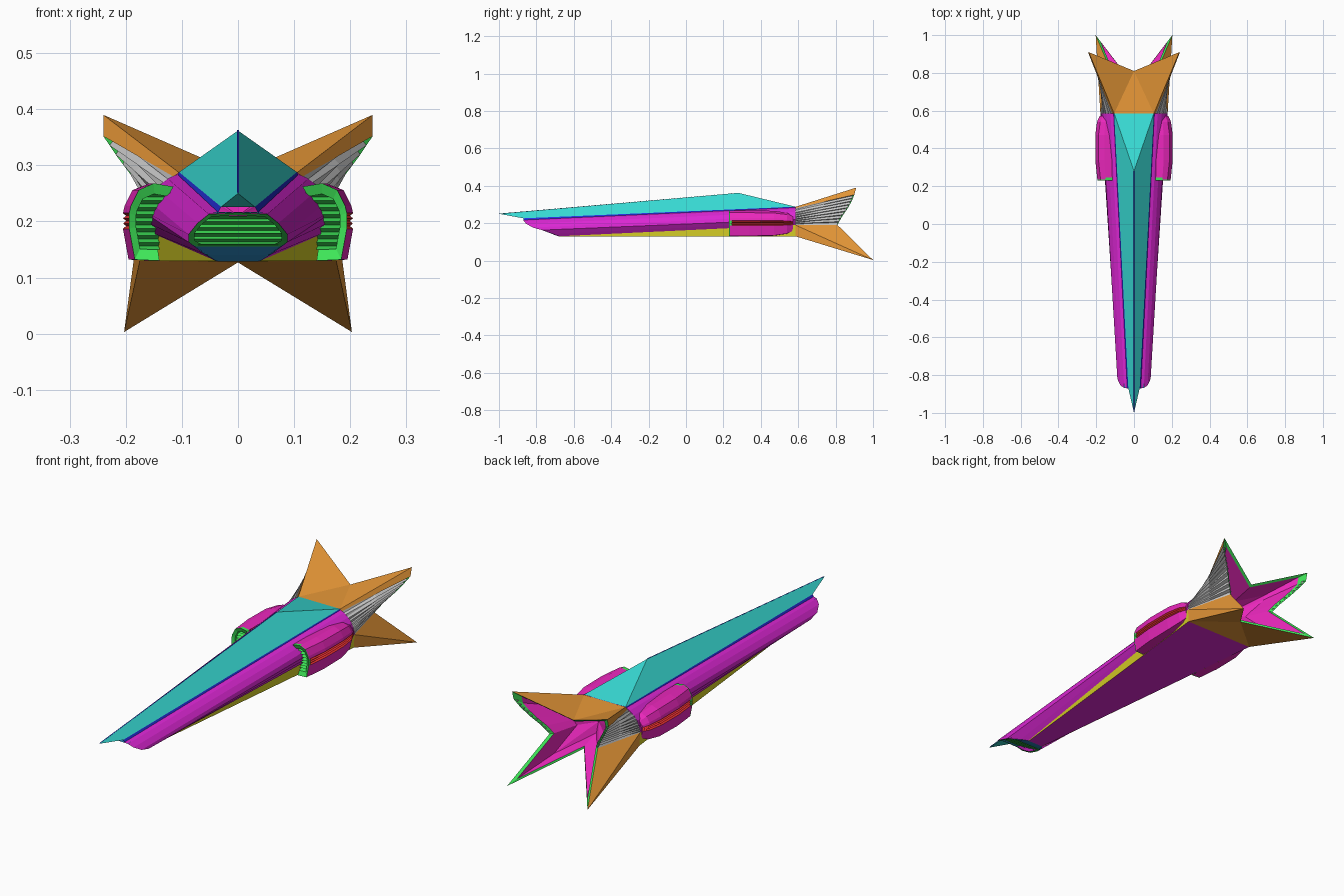
import bpy, bmesh
from mathutils import Vector as V

if "Cube" in bpy.data.objects:
    bpy.data.objects.remove(bpy.data.objects["Cube"])

COL = dict(magenta=(.72, .02, .66, 1), pink=(.82, .02, .5, 1), cyan=(.04, .72, .67, 1),
           blue=(.02, .03, .75, 1), steel=(.03, .3, .65, 1), green=(.05, .8, .1, 1),
           yellow=(.7, .65, .02, 1), orange=(.82, .32, .04, 1), red=(.85, .03, .03, 1))
MATS = {}
for cname, rgba in COL.items():
    MATS[cname] = bpy.data.materials.new(cname)
    MATS[cname].diffuse_color = rgba


def part(name, verts, faces, color=None, mirror=True):
    me = bpy.data.meshes.new(name)
    me.from_pydata([tuple(v) for v in verts], [], faces)
    bm = bmesh.new()
    bm.from_mesh(me)
    bmesh.ops.remove_doubles(bm, verts=bm.verts, dist=1e-5)
    bmesh.ops.recalc_face_normals(bm, faces=bm.faces)
    bm.to_mesh(me)
    bm.free()
    ob = bpy.data.objects.new(name, me)
    bpy.context.collection.objects.link(ob)
    if color:
        me.materials.append(MATS[color])
    if mirror:
        m = ob.modifiers.new("mirror", 'MIRROR')
        m.merge_threshold = 1e-4
    return ob


def loft(name, rows, color=None, closed=False, cap=False, mirror=True):
    n = len(rows[0])
    faces = [(r * n + i, r * n + (i + 1) % n, (r + 1) * n + (i + 1) % n, (r + 1) * n + i)
             for r in range(len(rows) - 1) for i in range(n if closed else n - 1)]
    if cap:
        faces.append(tuple((len(rows) - 1) * n + i for i in range(n)))
    return part(name, [p for row in rows for p in row], faces, color, mirror)


def sample(pts, t):
    f = t * (len(pts) - 1)
    i = min(int(f), len(pts) - 2)
    return V(pts[i]).lerp(V(pts[i + 1]), f - i)


# canopy: two long flat panels meeting at a ridge, triangular back and nose underside
tip, apex = (0, -1, .25), (0, .28, .362)
e0, e1 = (.03, -.87, .226), (.105, .585, .288)
part("canopy", [tip, apex, e0, e1, (0, -.87, .226), (0, .585, .288)],
     [(0, 2, 3, 1), (1, 3, 5), (0, 4, 2)], "cyan")
part("canopy_seam", [tip, (.002, -.99, .252), (.002, .28, .363), (0, .28, .363)],
     [(0, 1, 2, 3)], "blue")
loft("canopy_trim", [[(0, -.87, .226), e0, (.036, -.87, .215)],
                     [(0, .585, .286), e1, (.11, .585, .279)]], "blue")

# hull: rounded shoulders, flat lower flank and flat belly
front = [(.036, -.87, .217), (.052, -.868, .213), (.072, -.855, .197), (.088, -.82, .177),
         (.088, -.77, .163), (.06, -.71, .142), (.04, -.68, .13)]
rear = [(.108, .585, .284), (.125, .585, .276), (.146, .585, .26), (.163, .585, .24),
        (.172, .585, .22), (.177, .585, .205), (.178, .585, .19)]
loft("hull_shoulder", [front, rear], "magenta")
loft("hull_flank", [[(.04, -.68, .13), (.038, -.68, .129)],
                    [(.178, .585, .19), (.175, .585, .13)]], "yellow")
loft("hull_belly", [[(.038, -.68, .129), (0, -.68, .129)],
                    [(.175, .585, .13), (0, .585, .13)]], "magenta")

# nose intake: frame, louvres and sloping lip
outer = [(0, -.87, .216)] + front[1:5] + [(.074, -.74, .155), (0, -.74, .155)]
centre = V((0, -.8, .185))
inner = [V(p).lerp(centre, .16) for p in outer]
for p in inner:
    p.x = p.x if p.x < .001 else p.x + .004
loft("nose_intake_frame", [outer, inner], "green")
louvres = []
for i in range(11):
    t = i / 10
    y, z = -.85 + .1 * t + (.022 if i % 2 else 0), .21 - .052 * t
    w = .048 + .07 * min(t, .5)
    louvres.append([(0, y, z), (w, y, z)])
loft("nose_louvres", louvres, "green")
loft("nose_lip", [[(0, -.74, .155), (.074, -.74, .155), front[4]],
                  [(0, -.71, .14), (.052, -.71, .14), front[5]],
                  [(0, -.68, .129), (.036, -.68, .129), front[6]]], "steel")
part("nose_throat_top", [(0, -.87, .216), (.052, -.868, .214), (.05, -.75, .217), (0, -.75, .217)],
     [(0, 1, 2, 3)], "steel")

# side engine pods: upper and lower shells with a slatted red band between
pod = [(.115, .262), (.15, .268), (.177, .256), (.191, .228), (.194, .215),
       (.194, .187), (.19, .165), (.184, .132), (.14, .13)]


def pod_row(y, dx, zs):
    return [V((x + dx * min(1, max(0, (x - .11) / .06)), y, .2 + (z - .2) * zs)) for x, z in pod]


stations = [(.235, 0, 1), (.34, .011, 1), (.47, .011, .97), (.54, .002, .82), (.572, -.012, .6)]
rows = [pod_row(*s) for s in stations]
loft("pod_upper_shell", [r[:5] for r in rows], "pink")
loft("pod_lower_shell", [r[5:] for r in rows], "pink")
part("pod_tail_cap", rows[-1], [tuple(range(9))], "pink")
band = []
for r in rows:
    a, b, inward = r[4], r[5], V((-.006, 0, 0))
    band.append([a] + [a.lerp(b, k / 6) + (inward if k % 2 else V()) for k in range(1, 6)] + [b])
loft("pod_red_band", band, "red")

# pod intakes: curved green rim with horizontal vanes behind
rim = rows[0]
core = V((.15, .235, .2))
rim_in = [p.lerp(core, .28) + V((0, .004, 0)) for p in rim]
loft("pod_intake_rim", [[p + V((0, .012, 0)) for p in rim],
                        [p + V((0, -.004, 0)) for p in rim], rim_in,
                        [p + V((0, .03, 0)) for p in rim_in]], "green")
vanes = []
for i in range(17):
    z = .15 + .1 * i / 16
    y = .262 if i % 2 else .242
    vanes.append([(.13, y, z), (.183 - .4 * max(0, z - .225), y, z)])
loft("pod_intake_vanes", vanes, "green")

# tail: four swept fins around a star-shaped exhaust
top_notch, low_notch = (0, .81, .285), (0, .735, .127)
tip_a, tip_b, tip_low = (.24, .91, .39), (.24, .9, .352), (.203, 1, .003)
side_curve = [tip_b, (.215, .885, .315), (.185, .862, .275), (.15, .832, .232), (.122, .81, .19)]
part("tail_upper_skin", [(0, .585, .287), (.105, .585, .287), top_notch, tip_a, tip_b,
                         (.115, .585, .28)],
     [(0, 1, 2), (1, 3, 2), (1, 5, 4, 3)], "orange")
part("tail_lower_skin", [(.178, .585, .19), side_curve[-1], tip_low, (.175, .585, .13),
                         (0, .585, .13), low_notch],
     [(0, 1, 2), (0, 2, 3), (3, 2, 5), (3, 5, 4)], "orange")

# ribbed fin sides, left grey
hull_edge = [(.115, .585, .28)] + rear[2:]
ribs = []
for i in range(19):
    t = i / 18
    a, b = sample(hull_edge, t), sample(side_curve, t)
    off = V((-.009, 0, .004)) if i % 2 else V()
    ribs.append([a, a.lerp(b, .5) + off, b + off])
loft("tail_ribs", ribs)

# exhaust: green rim on the star outline and a pink funnel inside
star = [V(p) for p in [top_notch, tip_a] + side_curve + [tip_low, low_notch]]
heart = V((0, .76, .21))


def shrink(k, dy):
    out = [p.lerp(heart, k) for p in star]
    for p in out:
        p.y += dy
    return out


loft("exhaust_rim", [star, shrink(.13, -.005)], "green")
loft("exhaust_funnel", [shrink(.13, -.005), shrink(.45, -.1)], "pink")
deep = shrink(.45, -.1)
part("exhaust_back", deep + [V((0, .63, .21))],
     [(i, i + 1, len(deep)) for i in range(len(deep) - 1)], "pink")

for m in bpy.data.materials:
    if m.users and not m.is_grease_pencil:
        m.use_nodes = True
        m.node_tree.nodes["Principled BSDF"].inputs["Base Color"].default_value = m.diffuse_color
